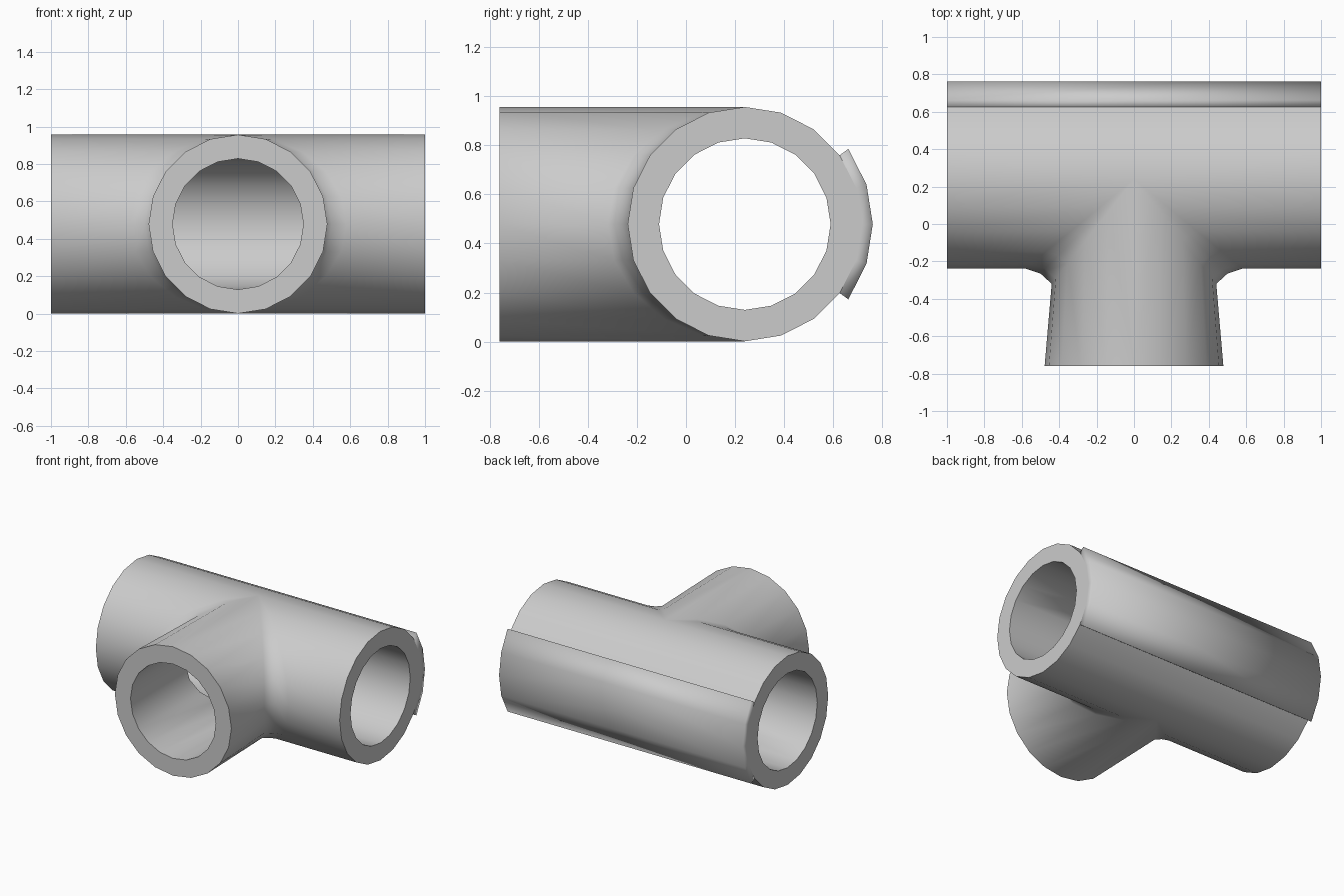
import bpy, bmesh, math

if "Cube" in bpy.data.objects:
    bpy.data.objects.remove(bpy.data.objects["Cube"])

R_OUT, R_IN, R_STRIP = 0.478, 0.35, 0.522
CY, CZ = 0.24, 0.479
N = 10  # steps in a half circle (20-sided pipes)

bm = bmesh.new()
cache = {}


def vert(p):
    key = tuple(round(c, 4) for c in p)
    if key not in cache:
        cache[key] = bm.verts.new(p)
    return cache[key]


def face(*pts, group=0, smooth=True):
    vs = list(dict.fromkeys(vert(p) for p in pts))
    if len(vs) > 2:
        f = bm.faces.new(vs)
        f.smooth = smooth
        f.material_index = group


def skin(rows, group=0, smooth=True):
    for a, b in zip(rows, rows[1:]):
        for p, q, r, s in zip(a, a[1:], b[1:], b):
            face(p, q, r, s, group=group, smooth=smooth)


def half(i):
    t = math.pi * i / N
    return abs(math.sin(t)), math.cos(t)


def front_row(i, r, path):
    # path: (x factor, y drop factor) points between branch mouth and run end
    s, c = half(i)
    z = CZ + r * c
    mid = [(a * s, CY - b * s, z) for a, b in path]
    return [(r * s, -0.76, z)] + mid + [(1, CY - r * s, z)]


def back(i, r, x):
    s, c = half(i)
    return (x, CY + r * s, CZ + r * c)


# Front half: branch, filleted junction and run, outside and bore
fillet = [(0.44, 0.56), (0.50, 0.505), (0.58, R_OUT)]
outer = [front_row(i, R_OUT, fillet) for i in range(N + 1)]
inner = [front_row(i, R_IN, [(R_IN, R_IN)]) for i in range(N + 1)]
skin(outer)
skin(inner)

# Flat end rings of the branch and the run
for e in (0, -1):
    skin([[o[e], n[e]] for o, n in zip(outer, inner)], smooth=False)
skin([[back(i, R_OUT, 1), back(i, R_IN, 1)] for i in range(N + 1)], smooth=False)

# Back half of the run, with the raised strip
skin([[back(i, R_IN, 0), back(i, R_IN, 1)] for i in range(N + 1)])
for lo, hi in ((0, 3), (7, N)):
    skin([[back(i, R_OUT, 0), back(i, R_OUT, 1)] for i in range(lo, hi + 1)])
skin([[back(i, R_STRIP, 0), back(i, R_STRIP, 1), back(i, R_OUT, 1)]
      for i in range(3, 8)], group=1)
for i in (3, 7):
    face(back(i, R_STRIP, 0), back(i, R_STRIP, 1), back(i, R_OUT, 1),
         back(i, R_OUT, 0), group=1)

# Outward normals: close the mirror plane by mirroring the geometry
geom = bm.verts[:] + bm.edges[:] + bm.faces[:]
bmesh.ops.mirror(bm, geom=geom, axis='X', merge_dist=0.0005)
bmesh.ops.remove_doubles(bm, verts=bm.verts[:], dist=0.0003)
bmesh.ops.recalc_face_normals(bm, faces=bm.faces[:])

# Sharp edges everywhere except the soft rim of the strip
for e in bm.edges:
    if len(e.link_faces) == 2:
        soft = all(f.material_index == 1 for f in e.link_faces)
        e.smooth = soft or e.calc_face_angle(0) < math.radians(58)
for f in bm.faces:
    f.material_index = 0

mesh = bpy.data.meshes.new("pipe_tee")
bm.to_mesh(mesh)
bm.free()
bpy.context.collection.objects.link(bpy.data.objects.new("pipe_tee", mesh))
